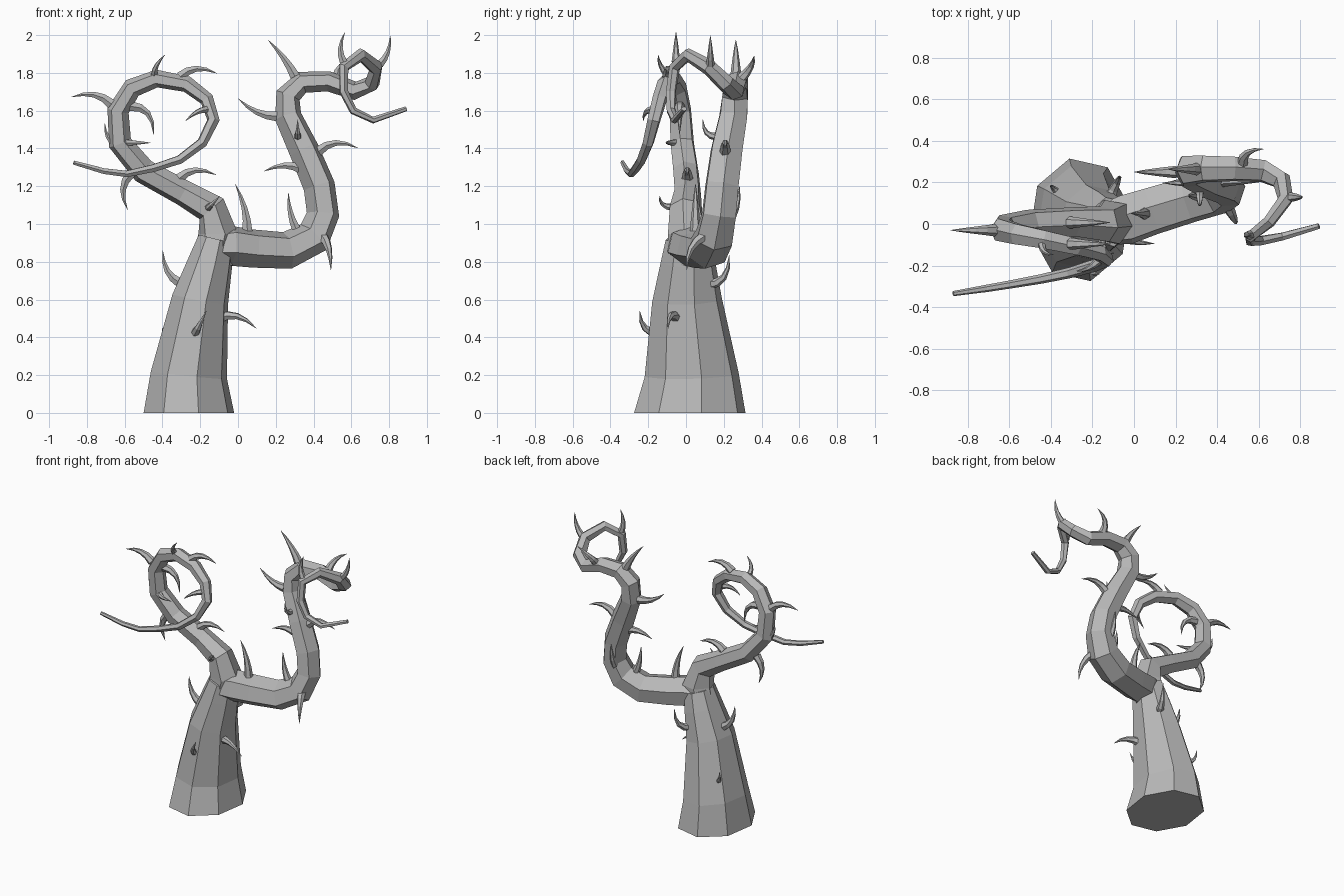
import bpy, bmesh, math
from mathutils import Vector

cube = bpy.data.objects.get("Cube")
if cube:
    bpy.data.objects.remove(cube)

bark = bpy.data.materials.new("grey_bark")
bark.use_nodes = True
GREY = (.48, .48, .48, 1)
bark.diffuse_color = GREY
bark.node_tree.nodes["Principled BSDF"].inputs["Base Color"].default_value = GREY


def tube(name, path, sides, phase=0.0, stretch=1.0, flat_start=False):
    """Loft a flat-shaded tube through (x, y, z, radius) points, stretched in depth."""
    points = [Vector(p[:3]) for p in path]
    bm = bmesh.new()
    rings, side = [], Vector((0, 1, 0))
    for i, point in enumerate(points):
        before, after = points[max(i - 1, 0)], points[min(i + 1, len(points) - 1)]
        along = (after - before).normalized()
        if flat_start and i == 0:
            along = Vector((0, 0, 1))
        side = side - along * side.dot(along)
        if side.length < .05:
            side = along.orthogonal()
        side.normalize()
        other = along.cross(side)
        ring = []
        for k in range(sides):
            a = phase + math.tau * k / sides
            offset = side * math.cos(a) * stretch + other * math.sin(a)
            ring.append(bm.verts.new(point + offset * path[i][3]))
        rings.append(ring)
    for low, high in zip(rings, rings[1:]):
        for k in range(sides):
            n = (k + 1) % sides
            bm.faces.new((low[k], low[n], high[n], high[k]))
    bm.faces.new(rings[0][::-1])
    bm.faces.new(rings[-1])
    mesh = bpy.data.meshes.new(name)
    bm.to_mesh(mesh)
    bm.free()
    mesh.materials.append(bark)
    bpy.context.collection.objects.link(bpy.data.objects.new(name, mesh))


# Left, right, up, down, front, back as seen facing the tree
AXES = {"L": (-1, 0, 0), "R": (1, 0, 0), "U": (0, 0, 1),
        "D": (0, 0, -1), "F": (0, -1, 0), "B": (0, 1, 0)}


def heading(letters):
    return sum((Vector(AXES[c]) for c in letters), Vector()).normalized()


def thorn(name, path, t, start, end, length):
    """Curved spike leaving the path at t, bending from start to end heading."""
    i = min(int(t), len(path) - 2)
    base = Vector(path[i]).lerp(Vector(path[i + 1]), t - i)
    first, last = heading(start), heading(end)
    root = Vector(base[:3]) + first * base[3] * .85
    thick = min(.029, length * .14)
    spine, steps = [], 4
    for k in range(steps + 1):
        s = k / steps
        p = root + first * length * (s - s * s / 2) + last * length * s * s * .6
        spine.append((*p, thick * (1 - s) ** .8 + .001))
    tube(name, spine, 6)


# Trunk
trunk = [(-.26, .02, 0, .245), (-.26, .03, .2, .207), (-.2, .005, .6, .153),
         (-.145, .01, .8, .12), (-.115, .01, .92, .098)]
tube("trunk", trunk, 8, math.radians(12), 1.23, True)

# Branch that loops once and trails forward
loop_branch = [(-.135, .01, .8, .11), (-.105, .01, .95, .106), (-.14, 0, 1.08, .085),
               (-.29, .01, 1.165, .07), (-.5, 0, 1.28, .068), (-.625, -.02, 1.43, .063),
               (-.635, -.03, 1.6, .058), (-.56, -.05, 1.72, .053),
               (-.43, -.075, 1.77, .047), (-.27, -.11, 1.74, .043),
               (-.165, -.14, 1.66, .038), (-.13, -.17, 1.55, .034),
               (-.19, -.2, 1.43, .029), (-.31, -.235, 1.34, .025),
               (-.45, -.265, 1.295, .022), (-.59, -.29, 1.265, .019),
               (-.71, -.31, 1.28, .017), (-.87, -.335, 1.325, .012)]
tube("loop_branch", loop_branch, 6, math.radians(20), 1.06)

# Branch that rises in an S and ends in a curl
curl_branch = [(-.14, -.005, .88, .09), (-.04, .02, .885, .108), (.08, .06, .87, .103),
               (.26, .115, .86, .1), (.4, .15, .93, .095), (.45, .175, 1.05, .086),
               (.43, .19, 1.2, .084), (.35, .215, 1.39, .08), (.265, .25, 1.57, .071),
               (.265, .26, 1.68, .066), (.34, .265, 1.75, .059),
               (.48, .265, 1.755, .054), (.62, .255, 1.705, .049),
               (.71, .21, 1.745, .042), (.73, .12, 1.83, .037),
               (.65, .01, 1.895, .031), (.56, -.06, 1.83, .027),
               (.56, -.08, 1.7, .024), (.61, -.08, 1.6, .021),
               (.715, -.06, 1.55, .018), (.89, -.01, 1.61, .013)]
tube("curl_branch", curl_branch, 6, math.radians(20), 1.17)

# Thorns: place along the path, starting heading, final heading, length
thorns = {
    "trunk": (trunk, [(1.55, "F", "UUR", .22), (1.6, "RRUF", "RD", .24),
                      (1.4, "BL", "U", .15), (2.15, "LLU", "U", .21),
                      (2.4, "BRB", "U", .26)]),
    "loop": (loop_branch, [(2.1, "F", "RU", .14), (3.3, "UR", "RRD", .22),
                           (4.2, "DL", "DDR", .22), (5, "FR", "R", .13),
                           (4.75, "LLU", "U", .14), (6, "UL", "LLLD", .23),
                           (6.2, "R", "D", .25), (7.9, "FU", "RU", .13),
                           (8.6, "UR", "RRD", .22), (10.5, "LF", "LD", .14)]),
    "curl": (curl_branch, [(1.75, "U", "UUL", .24), (3.6, "UUL", "U", .18),
                           (4.3, "FFDR", "D", .22), (4.1, "BU", "U", .21),
                           (6.3, "LLU", "LLD", .21), (6.7, "RU", "RRD", .24),
                           (7.4, "F", "U", .15), (8, "L", "LU", .22),
                           (9.8, "UUL", "UL", .22), (11.3, "BU", "RRU", .19),
                           (13.9, "RU", "U", .16), (15.9, "UUL", "UUR", .16)]),
}
for part, (path, spikes) in thorns.items():
    for n, spike in enumerate(spikes, start=1):
        thorn(f"{part}_thorn_{n}", path, *spike)
